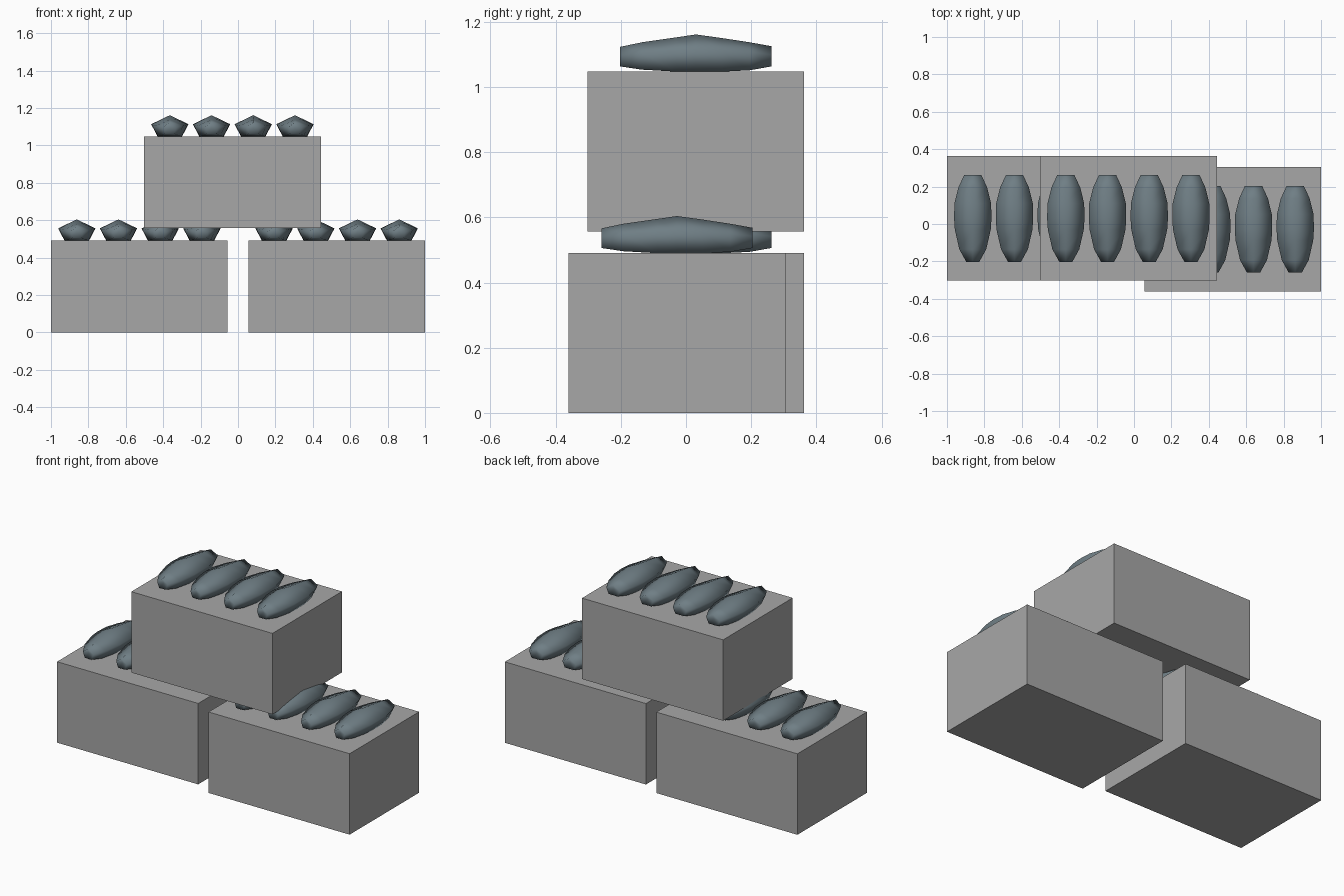
import bpy
import bmesh

cube = bpy.data.objects.get("Cube")
if cube:
    bpy.data.objects.remove(cube, do_unlink=True)


def make_material(name, rgb):
    mat = bpy.data.materials.new(name)
    mat.use_nodes = True
    mat.diffuse_color = (*rgb, 1)
    mat.node_tree.nodes["Principled BSDF"].inputs["Base Color"].default_value = (*rgb, 1)
    return mat


BOX_GREY = make_material("box grey", (0.39, 0.39, 0.39))
SLATE = make_material("slate blue grey", (0.16, 0.21, 0.235))

BOX_W, BOX_D, BOX_H = 0.945, 0.665, 0.49
SPACING = 0.223

# Loaf stations along its length: y, half width, bottom z, shoulder z, top z
STATIONS = [
    (-0.232, 0.035, 0.016, 0.050, 0.076),
    (-0.165, 0.072, 0.006, 0.058, 0.090),
    (-0.060, 0.096, 0.000, 0.064, 0.105),
    (0.000, 0.100, 0.000, 0.066, 0.114),
    (0.080, 0.098, 0.000, 0.064, 0.103),
    (0.165, 0.077, 0.004, 0.060, 0.090),
    (0.232, 0.046, 0.016, 0.052, 0.078),
]


def finish(bm, name, mat, location):
    bmesh.ops.recalc_face_normals(bm, faces=bm.faces)
    mesh = bpy.data.meshes.new(name)
    bm.to_mesh(mesh)
    bm.free()
    mesh.materials.append(mat)
    obj = bpy.data.objects.new(name, mesh)
    obj.location = location
    bpy.context.collection.objects.link(obj)
    return obj


def make_box(name, x, y, z):
    bm = bmesh.new()
    bmesh.ops.create_cube(bm, size=1)
    bmesh.ops.scale(bm, vec=(BOX_W, BOX_D, BOX_H), verts=bm.verts)
    finish(bm, name, BOX_GREY, (x, y, z + BOX_H / 2))


def make_loaf(name, location):
    # Five-sided sections lofted along y, with dimpled ends
    bm = bmesh.new()
    rings = []
    for y, w, low, mid, top in STATIONS:
        section = [(0, top), (w, mid), (w * 0.65, low), (-w * 0.65, low), (-w, mid)]
        rings.append([bm.verts.new((px, y, pz)) for px, pz in section])
    for a, b in zip(rings, rings[1:]):
        for i in range(5):
            j = (i + 1) % 5
            bm.faces.new((a[i], a[j], b[j], b[i]))
    for ring, inset in ((rings[0], 0.01), (rings[-1], -0.01)):
        centre = bm.verts.new((0, ring[0].co.y + inset, 0.046))
        for i in range(5):
            bm.faces.new((ring[i], ring[(i + 1) % 5], centre))
    for face in bm.faces:
        face.smooth = True
    finish(bm, name, SLATE, location)


# Two boxes on the ground and one bridging them, each with a row of loaves
for label, x, y, z in (
    ("lower_right", -0.5275, 0.03, 0),
    ("lower_left", 0.5275, -0.028, 0),
    ("upper", -0.03, 0.03, 0.557),
):
    make_box(label + "_box", x, y, z)
    for i in range(4):
        make_loaf(f"{label}_loaf_{i + 1}", (x + (i - 1.5) * SPACING, y, z + BOX_H))
